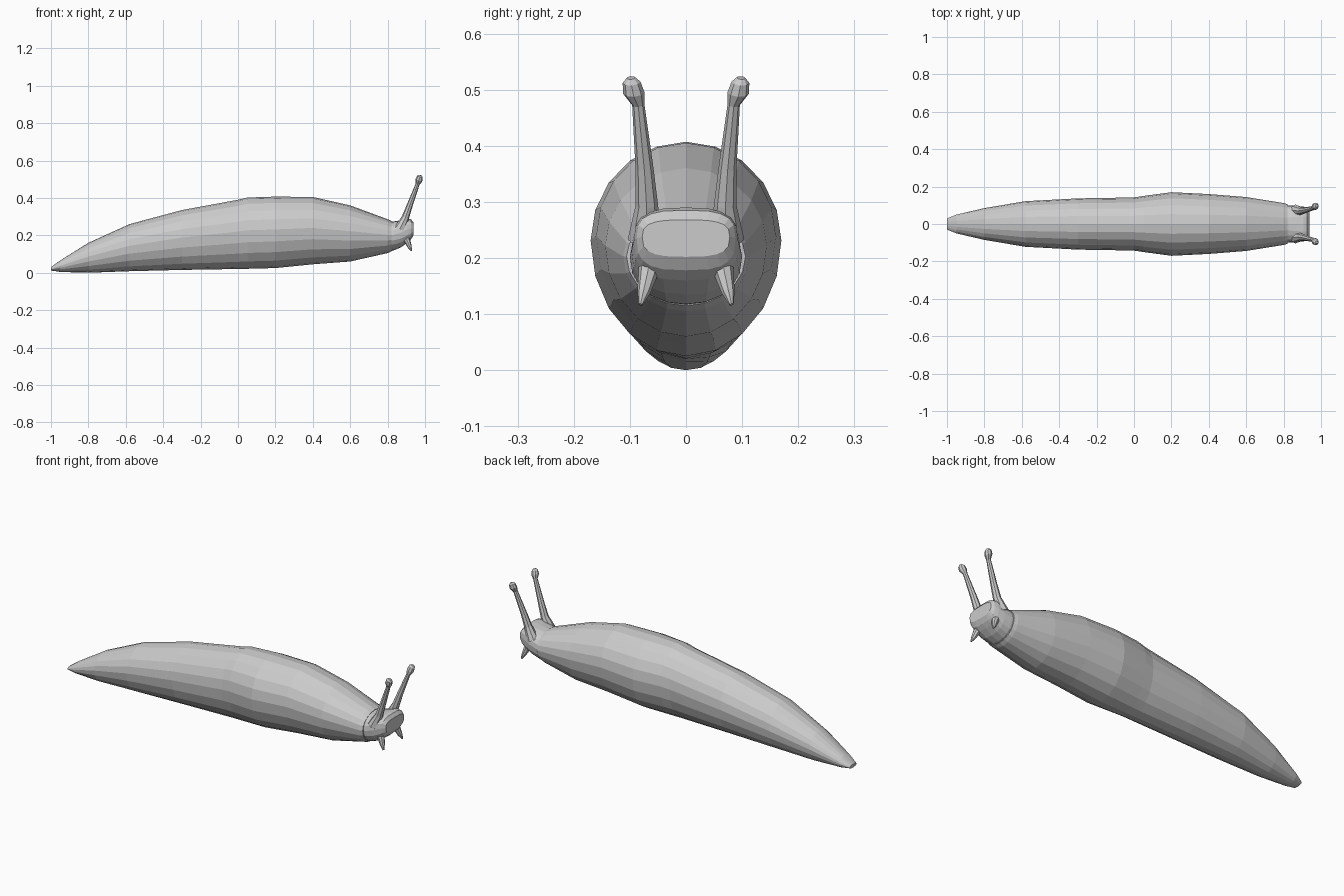
import bpy, bmesh
from math import sin, cos, pi
from mathutils import Vector

cube = bpy.data.objects.get("Cube")
if cube:
    bpy.data.objects.remove(cube, do_unlink=True)

skin = bpy.data.materials.new("slug_grey")
skin.use_nodes = True
skin.diffuse_color = (0.6, 0.6, 0.6, 1)
skin.node_tree.nodes["Principled BSDF"].inputs["Base Color"].default_value = (0.6, 0.6, 0.6, 1)


def skin_rings(name, rings):
    """Bridge closed rings of points into a capped tube."""
    bm = bmesh.new()
    loops = [[bm.verts.new(p) for p in ring] for ring in rings]
    n = len(loops[0])
    for a, b in zip(loops, loops[1:]):
        for i in range(n):
            j = (i + 1) % n
            bm.faces.new((a[i], a[j], b[j], b[i]))
    bm.faces.new(loops[0])
    bm.faces.new(loops[-1])
    bmesh.ops.recalc_face_normals(bm, faces=bm.faces)
    mesh = bpy.data.meshes.new(name)
    bm.to_mesh(mesh)
    bm.free()
    mesh.materials.append(skin)
    obj = bpy.data.objects.new(name, mesh)
    bpy.context.collection.objects.link(obj)
    return obj


def section(x, low, high, half, square=1.0, n=20):
    """Egg-shaped cross-section; a smaller square exponent is boxier."""
    mid = low + (high - low) * 0.54
    pts = []
    for i in range(n):
        s, c = sin(2 * pi * i / n), cos(2 * pi * i / n)
        y = half * abs(s) ** square * (1 if s > 0 else -1)
        z = abs(c) ** square * (high - mid if c > 0 else low - mid)
        pts.append((x, y, mid + z))
    return pts


def tentacle(name, path, side, n=8):
    """Tapered tube; path items are (x, y, z, radius)."""
    pts = [Vector((x, y * side, z)) for x, y, z, r in path]
    axis = (pts[-1] - pts[0]).normalized()
    u = axis.cross(Vector((0, 1, 0))).normalized()
    v = axis.cross(u)
    rings = [[p + item[3] * (u * cos(2 * pi * i / n) + v * sin(2 * pi * i / n))
              for i in range(n)] for p, item in zip(pts, path)]
    return skin_rings(name, rings)


# Body: x, bottom, top, half width
body = [(-1, .012, .03, .03), (-.95, .004, .066, .05), (-.8, 0, .16, .085),
        (-.58, .008, .26, .122), (-.3, .015, .335, .137), (0, .02, .39, .142),
        (.05, .021, .402, .15), (.2, .025, .407, .17), (.4, .045, .405, .16),
        (.6, .06, .36, .144), (.8, .105, .286, .112), (.82, .115, .277, .106)]
skin_rings("body", [section(*row) for row in body])

# Head: blunt, boxier sections
head = [(.8, .115, .276, .1, 1), (.83, .118, .274, .1, .9), (.87, .135, .28, .097, .8),
        (.905, .16, .29, .093, .7), (.925, .178, .285, .088, .65), (.939, .202, .268, .078, .65)]
skin_rings("head", [section(*row) for row in head])

# Eye stalks and feelers on both sides
stalk = [(.865, .074, .235, .03), (.895, .07, .295, .02), (.918, .074, .36, .016),
         (.96, .085, .473, .011), (.967, .093, .494, .019), (.973, .097, .513, .016),
         (.976, .098, .521, .008)]
feeler = [(.895, .064, .195, .02), (.905, .068, .17, .017), (.917, .075, .14, .012),
          (.927, .081, .117, .004)]
for side, label in ((1, "back"), (-1, "front")):
    tentacle(label + "_eye_stalk", stalk, side)
    tentacle(label + "_feeler", feeler, side)
